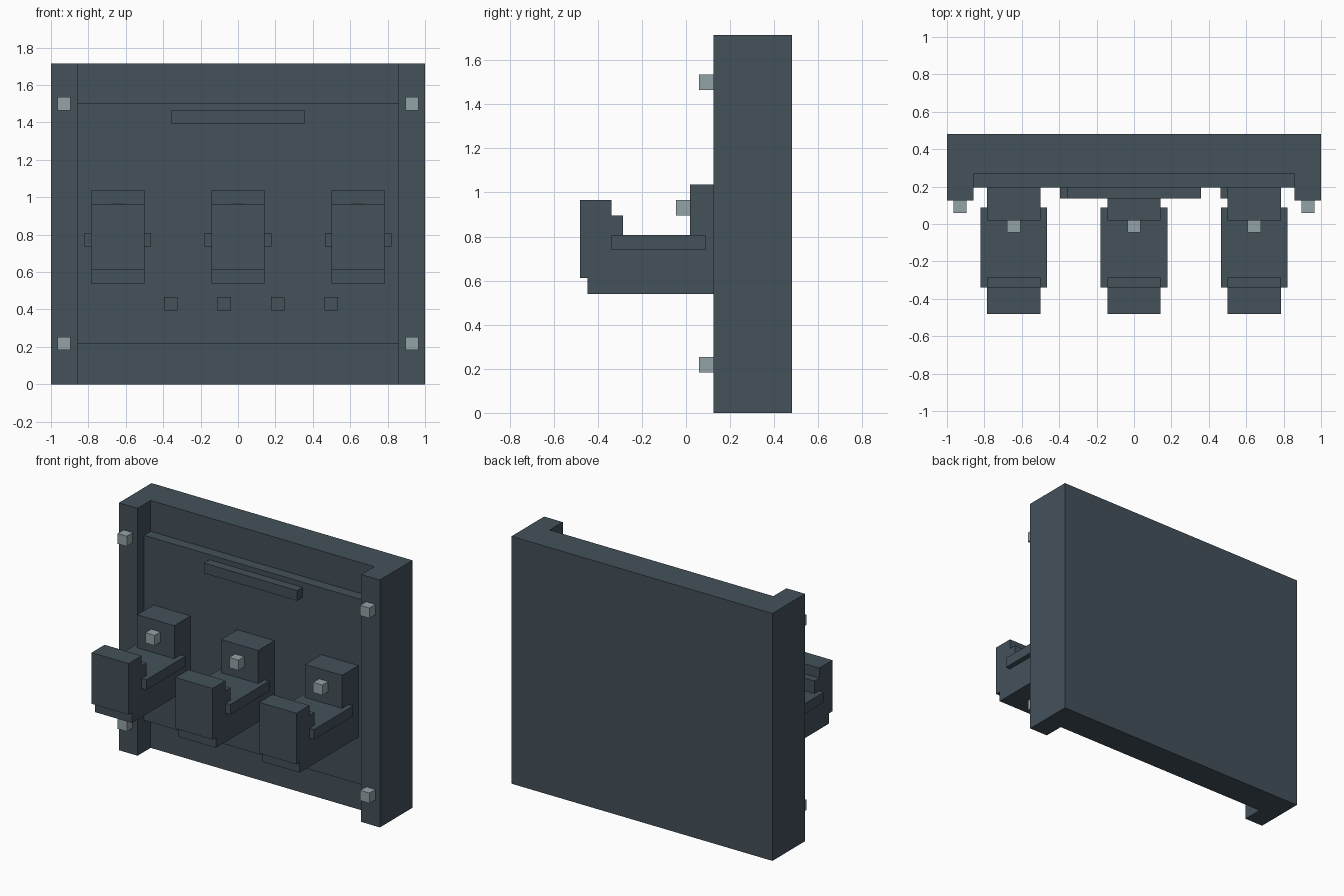
import bpy
import bmesh
from mathutils import Vector

cube = bpy.data.objects.get("Cube")
if cube:
    bpy.data.objects.remove(cube, do_unlink=True)


def material(name, color):
    mat = bpy.data.materials.new(name)
    mat.use_nodes = True
    mat.diffuse_color = color
    bsdf = next(n for n in mat.node_tree.nodes if n.type == "BSDF_PRINCIPLED")
    bsdf.inputs["Base Color"].default_value = color
    return mat


SLATE = material("dark slate", (0.056, 0.082, 0.102, 1))
STEEL = material("pale steel", (0.296, 0.366, 0.386, 1))


def prism(name, points, offset, mat):
    """Extrude a closed outline of 3D points along an offset."""
    bm = bmesh.new()
    face = bm.faces.new([bm.verts.new(p) for p in points])
    result = bmesh.ops.extrude_face_region(bm, geom=[face], use_keep_orig=True)
    top = [g for g in result["geom"] if isinstance(g, bmesh.types.BMVert)]
    bmesh.ops.translate(bm, verts=top, vec=Vector(offset))
    bmesh.ops.recalc_face_normals(bm, faces=bm.faces)
    mesh = bpy.data.meshes.new(name)
    bm.to_mesh(mesh)
    bm.free()
    mesh.materials.append(mat)
    obj = bpy.data.objects.new(name, mesh)
    bpy.context.collection.objects.link(obj)
    return obj


def box(name, x, y, z, mat=SLATE):
    """Box from (min, max) ranges."""
    outline = [(x[0], y[0], z[0]), (x[1], y[0], z[0]),
               (x[1], y[1], z[0]), (x[0], y[1], z[0])]
    return prism(name, outline, (0, 0, z[1] - z[0]), mat)


def span(center, size):
    return (center - size / 2, center + size / 2)


BACK, POST, RECESS, PANEL, TRIM = 0.482, 0.125, 0.268, 0.196, 0.136
HEIGHT = 1.714
STUD = 0.071

# Backboard with a post along each side
plan = [(-1, BACK), (-1, POST), (-0.857, POST), (-0.857, RECESS),
        (0.857, RECESS), (0.857, POST), (1, POST), (1, BACK)]
prism("backboard", [(x, y, 0) for x, y in plan], (0, 0, HEIGHT), SLATE)

# Raised panel and its trim
box("raised_panel", (-0.857, 0.857), (PANEL, RECESS), (0.218, 1.5))
box("top_bar", (-0.357, 0.357), (TRIM, PANEL), (1.394, 1.465))
for i in range(4):
    box(f"small_block_{i + 1}", span(-0.36 + i * 0.286, STUD),
        (TRIM, PANEL), span(0.43, STUD))

# Bolts on the posts
for side, x in (("right", -0.93), ("left", 0.93)):
    for level, z in (("lower", 0.218), ("upper", 1.5)):
        box(f"{level}_{side}_bolt", span(x, STUD), (0.06, POST),
            span(z, STUD), STEEL)

# Three wall units: stepped body, side rails and button
body = [(PANEL, 0.54), (-0.446, 0.54), (-0.446, 0.611), (-0.482, 0.611),
        (-0.482, 0.965), (-0.339, 0.965), (-0.339, 0.895), (-0.286, 0.895),
        (-0.286, 0.808), (0.018, 0.808), (0.018, 1.037), (PANEL, 1.037)]
HALF = 0.142
for label, cx in (("right", -0.643), ("middle", 0), ("left", 0.643)):
    prism(f"{label}_unit_body", [(cx - HALF, y, z) for y, z in body],
          (2 * HALF, 0, 0), SLATE)
    for end, s in (("right", -1), ("left", 1)):
        box(f"{label}_unit_{end}_rail", span(cx + s * (HALF + 0.018), 0.036),
            (-0.339, 0.089), (0.738, 0.808))
    box(f"{label}_unit_button", span(cx, STUD), (-0.045, 0.018),
        span(0.93, STUD), STEEL)
